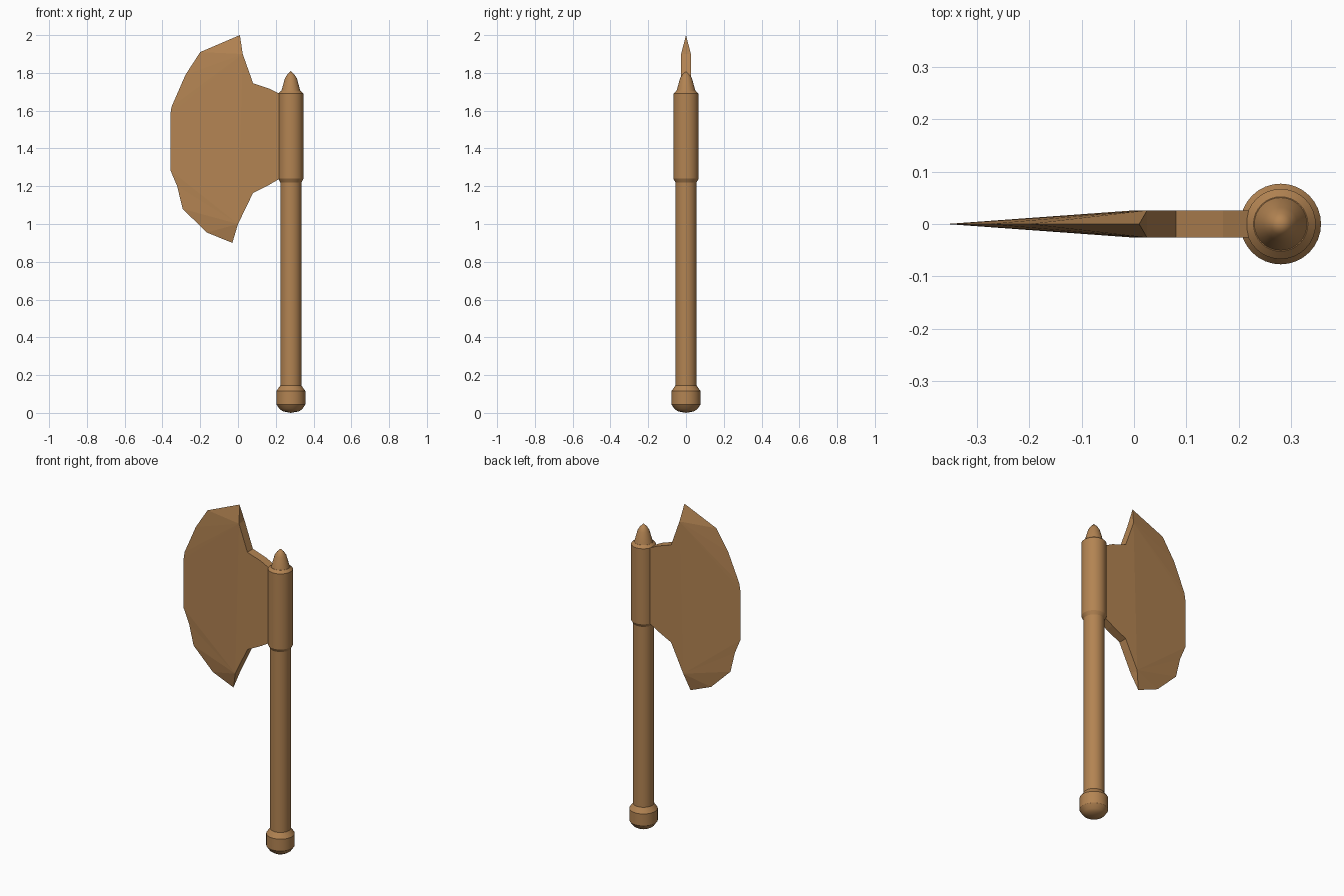
import bpy, bmesh, math

if "Cube" in bpy.data.objects:
    bpy.data.objects.remove(bpy.data.objects["Cube"])

brown = bpy.data.materials.new("brown")
brown.diffuse_color = (0.45, 0.23, 0.085, 1)
brown.use_nodes = True
brown.node_tree.nodes["Principled BSDF"].inputs["Base Color"].default_value = brown.diffuse_color
AXIS = 0.28


def finish(name, bm, smooth=False):
    bmesh.ops.recalc_face_normals(bm, faces=bm.faces)
    me = bpy.data.meshes.new(name)
    bm.to_mesh(me)
    bm.free()
    me.materials.append(brown)
    ob = bpy.data.objects.new(name, me)
    bpy.context.collection.objects.link(ob)
    if smooth:
        bpy.ops.object.select_all(action='DESELECT')
        ob.select_set(True)
        bpy.context.view_layer.objects.active = ob
        bpy.ops.object.shade_smooth_by_angle(angle=math.radians(25))
    return ob


def lathe(name, profile, sides=32):
    """Revolve (radius, z) points about the handle axis."""
    bm = bmesh.new()
    vs = [bm.verts.new((AXIS + r, 0, z)) for r, z in profile]
    es = [bm.edges.new(p) for p in zip(vs, vs[1:])]
    bmesh.ops.spin(bm, geom=vs + es, cent=(AXIS, 0, 0), axis=(0, 0, 1),
                   angle=math.tau, steps=sides, use_duplicate=False)
    bmesh.ops.remove_doubles(bm, verts=bm.verts, dist=1e-4)
    return finish(name, bm, True)


# Handle parts
lathe("pommel", [(0, 0), (0.042, 0.008), (0.06, 0.02), (0.077, 0.045),
                 (0.077, 0.115), (0.056, 0.145), (0, 0.145)])
lathe("shaft", [(0, 0.13), (0.056, 0.13), (0.056, 1.25), (0, 1.25)])
lathe("collar", [(0, 1.22), (0.056, 1.22), (0.067, 1.24),
                 (0.067, 1.69), (0.052, 1.705), (0, 1.705)])
lathe("top_spike", [(0, 1.69), (0.052, 1.70), (0.047, 1.715), (0.032, 1.77),
                    (0.02, 1.79), (0, 1.81)])

# Blade: sharp cutting edge on y = 0, thick plate toward the handle
edge = [(0.01, 2.0), (-0.2, 1.91), (-0.278, 1.79), (-0.352, 1.62), (-0.358, 1.58),
        (-0.358, 1.285), (-0.322, 1.2), (-0.293, 1.08), (-0.165, 0.955), (-0.03, 0.9)]
plate = [(0.0, 1.0), (0.08, 1.165), (0.17, 1.21), (0.22, 1.24), (0.25, 1.24),
         (0.25, 1.69), (0.22, 1.69), (0.17, 1.715), (0.08, 1.745), (0.025, 1.9)]
HALF = 0.026
bm = bmesh.new()
rim = [bm.verts.new((x, 0, z)) for x, z in edge]
sides = [[bm.verts.new((x, s * HALF, z)) for x, z in plate] for s in (-1, 1)]
for p in sides:
    bm.faces.new(p)
    low, high = p[0], p[-1]
    for i in range(len(rim) - 1):
        if i == 4:
            bm.faces.new((rim[i], rim[i + 1], low, high))
        else:
            bm.faces.new((rim[i], rim[i + 1], high if i < 4 else low))
a, b = sides
for i in range(len(a) - 1):
    bm.faces.new((a[i], a[i + 1], b[i + 1], b[i]))
bm.faces.new((a[0], b[0], rim[-1]))
bm.faces.new((a[-1], b[-1], rim[0]))
finish("blade", bm)
